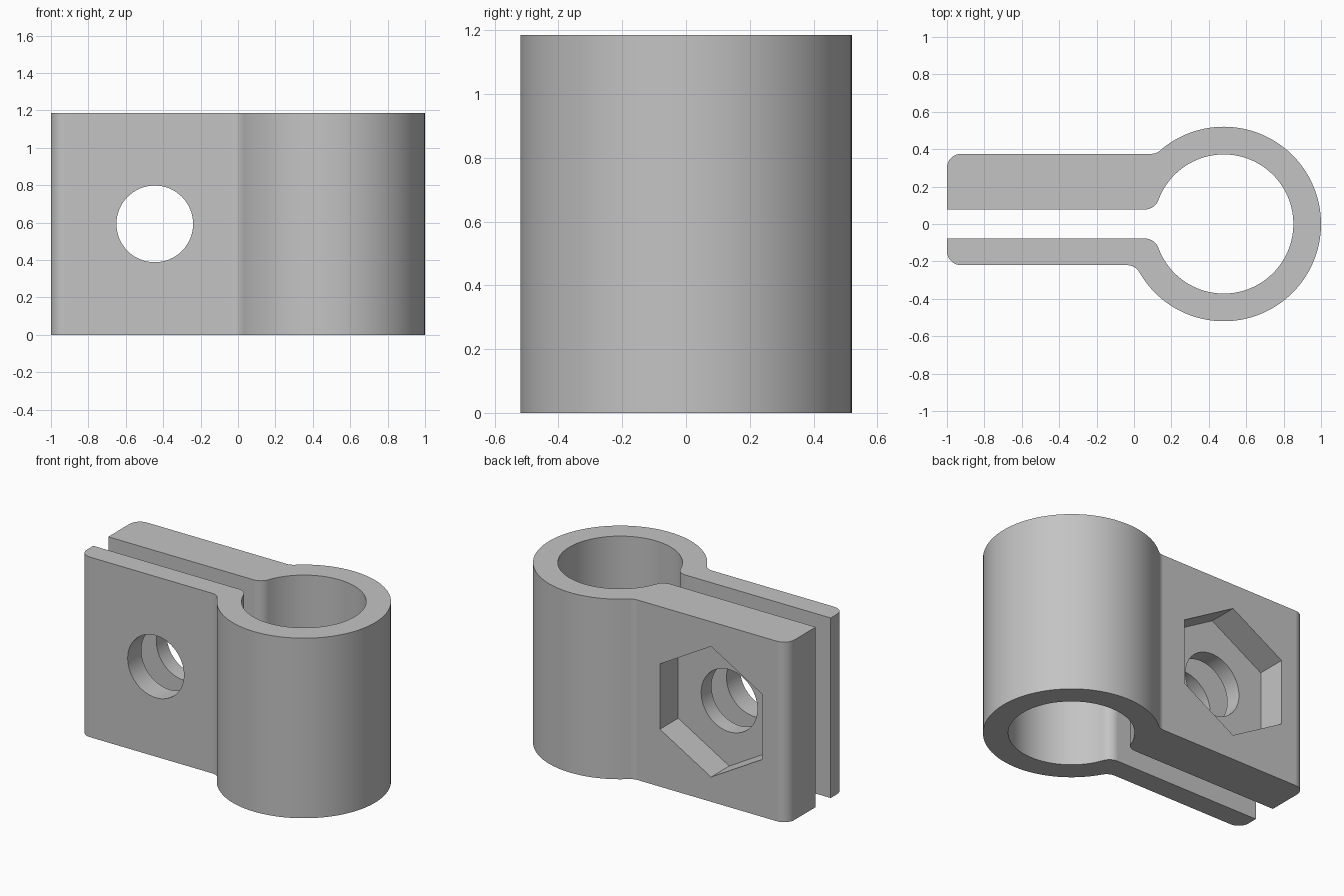
import bpy, bmesh
from math import sin, cos, atan2, sqrt, pi, radians
from mathutils import Matrix

cube = bpy.data.objects.get("Cube")
if cube:
    bpy.data.objects.remove(cube, do_unlink=True)

HEIGHT = 1.186
RING_X, R_OUT, R_IN = 0.48, 0.52, 0.372
SLOT = 0.078                 # half width of the slot
BACK, FRONT = 0.375, -0.22   # outer faces of the two arms
FILLET = 0.075
HOLE_X, HOLE_R = -0.445, 0.205
HEX_R, HEX_FLOOR = 0.43, 0.185

# Single grey material
grey = bpy.data.materials.new("plain grey")
grey.use_nodes = True
colour = (0.55, 0.55, 0.55, 1)
grey.diffuse_color = colour
grey.node_tree.nodes["Principled BSDF"].inputs["Base Color"].default_value = colour


def arc(cx, cy, r, start, end, n=8):
    """Points on an arc, both ends included."""
    steps = [start + (end - start) * i / n for i in range(n + 1)]
    return [(cx + r * cos(a), cy + r * sin(a)) for a in steps]


def blend(face_y, ring_r):
    """Centre of a fillet joining an arm face to a ring wall, and its bearing."""
    y = face_y + (FILLET if face_y > 0 else -FILLET)
    dx = sqrt((ring_r + FILLET) ** 2 - y * y)
    return RING_X - dx, y, atan2(y, -dx)


def make_object(name, bm):
    bmesh.ops.recalc_face_normals(bm, faces=bm.faces)
    mesh = bpy.data.meshes.new(name)
    bm.to_mesh(mesh)
    bm.free()
    mesh.materials.append(grey)
    obj = bpy.data.objects.new(name, mesh)
    bpy.context.collection.objects.link(obj)
    return obj


def cutter(name, sides, radius, y0, y1):
    """Prism along y, centred on the bolt axis."""
    bm = bmesh.new()
    place = Matrix.Translation((HOLE_X, (y0 + y1) / 2, HEIGHT / 2)) @ Matrix.Rotation(pi / 2, 4, 'X')
    bmesh.ops.create_cone(bm, cap_ends=True, segments=sides, radius1=radius,
                          radius2=radius, depth=y1 - y0, matrix=place)
    obj = make_object(name, bm)
    obj.hide_render = True
    return obj


# Clamp outline: ring, thick back arm, slot, thin front arm
bx, by, ba = blend(BACK, R_OUT)
fx, fy, fa = blend(FRONT, R_OUT)
ix, iy, ia = blend(SLOT, R_IN)
outline = arc(RING_X, 0, R_OUT, fa, ba, 96)
outline += arc(bx, by, FILLET, ba + pi, 1.5 * pi)
outline += arc(-1 + FILLET, BACK - FILLET, FILLET, pi / 2, pi)
outline += [(-1, SLOT)]
outline += arc(ix, iy, FILLET, -pi / 2, ia - pi)
outline += arc(RING_X, 0, R_IN, ia, -ia, 96)
outline += arc(ix, -iy, FILLET, pi - ia, pi / 2)
outline += [(-1, -SLOT)]
outline += arc(-1 + FILLET, FRONT + FILLET, FILLET, pi, 1.5 * pi)
outline += arc(fx, fy, FILLET, pi / 2, fa + pi)

# Drop the points shared by neighbouring arcs
points = [p for i, p in enumerate(outline)
          if abs(p[0] - outline[i - 1][0]) + abs(p[1] - outline[i - 1][1]) > 1e-5]

bm = bmesh.new()
base = bm.faces.new([bm.verts.new((x, y, 0)) for x, y in points])
top = bmesh.ops.extrude_face_region(bm, geom=[base], use_keep_orig=True)
bmesh.ops.translate(bm, vec=(0, 0, HEIGHT),
                    verts=[v for v in top["geom"] if isinstance(v, bmesh.types.BMVert)])
clamp = make_object("clamp_body", bm)

# Bolt hole through both arms and the hexagonal nut pocket in the back
bpy.context.view_layer.objects.active = clamp
clamp.select_set(True)
for tool in (cutter("bolt_hole_cutter", 64, HOLE_R, -1, 1),
             cutter("nut_pocket_cutter", 6, HEX_R, HEX_FLOOR, 1)):
    cut = clamp.modifiers.new(tool.name, 'BOOLEAN')
    cut.operation = 'DIFFERENCE'
    cut.solver = 'EXACT'
    cut.object = tool
    bpy.ops.object.modifier_apply(modifier=cut.name)
    bpy.data.objects.remove(tool, do_unlink=True)

# Smooth round walls, crisp rims, flat arm faces
bpy.ops.object.shade_smooth_by_angle(angle=radians(30))
weighted = clamp.modifiers.new("flat_faces", 'WEIGHTED_NORMAL')
weighted.keep_sharp = True
